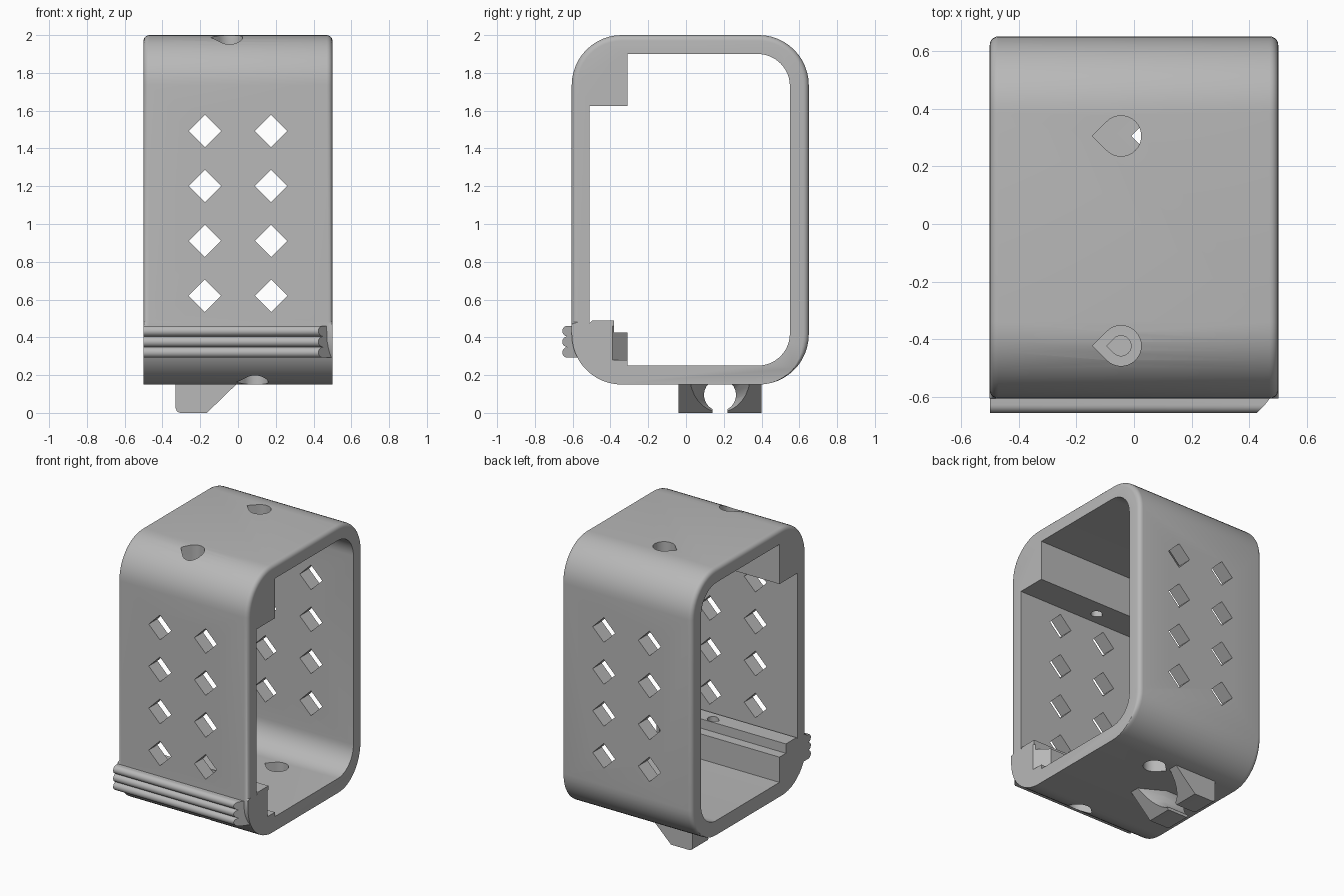
import bpy, bmesh, math

if "Cube" in bpy.data.objects:
    bpy.data.objects.remove(bpy.data.objects["Cube"])

grey = bpy.data.materials.new("grey_plastic")
grey.diffuse_color = (0.48, 0.48, 0.48, 1)
grey.use_nodes = True
grey.node_tree.nodes["Principled BSDF"].inputs["Base Color"].default_value = grey.diffuse_color


def loft(name, rings):
    """Solid through a list of equal-length rings of 3D points."""
    bm = bmesh.new()
    vs = [[bm.verts.new(p) for p in r] for r in rings]
    n = len(vs[0])
    for a, b in zip(vs, vs[1:]):
        for i in range(n):
            j = (i + 1) % n
            bm.faces.new((a[i], a[j], b[j], b[i]))
    bm.faces.new(vs[0][::-1])
    bm.faces.new(vs[-1])
    bmesh.ops.recalc_face_normals(bm, faces=bm.faces)
    me = bpy.data.meshes.new(name)
    bm.to_mesh(me)
    bm.free()
    me.materials.append(grey)
    ob = bpy.data.objects.new(name, me)
    bpy.context.collection.objects.link(ob)
    return ob


def prism(name, pts, axis, a, b):
    """Extrude a 2D outline along an axis: x -> (y,z), y -> (x,z), z -> (x,y)."""
    put = {"x": lambda p, t: (t, p[0], p[1]),
           "y": lambda p, t: (p[0], t, p[1]),
           "z": lambda p, t: (p[0], p[1], t)}[axis]
    return loft(name, [[put(p, t) for p in pts] for t in (a, b)])


def arc(cx, cy, r, a0, a1, n=12):
    return [(cx + r * math.cos(math.radians(a0 + (a1 - a0) * i / n)),
             cy + r * math.sin(math.radians(a0 + (a1 - a0) * i / n)))
            for i in range(n + 1)]


def cut(ob, cutter, keep=False):
    bpy.context.view_layer.objects.active = ob
    m = ob.modifiers.new("cut", "BOOLEAN")
    m.operation = "DIFFERENCE"
    m.solver = "EXACT"
    m.object = cutter
    bpy.ops.object.modifier_apply(modifier=m.name)
    if not keep:
        bpy.data.objects.remove(cutter)


def teardrop(cx, cy, r):
    return arc(cx, cy, r, -135, 135, 24) + [(cx - r * math.sqrt(2), cy)]


def rounded_side(y, z):
    """How strongly the outer rim is rounded: not on the grip or the bottom."""
    if y < 0:
        return 1.0 if z > 0.475 else 0.0
    return max(0.0, min(1.0, (z - 0.16) / 0.2))


# Outer shell: rounded rectangle with softened rims
R, Y0, Y1, Z0, Z1 = 0.265, -0.605, 0.65, 0.15, 2.0
outline = []   # (y, z, normal y, normal z)
for cy, cz, a in ((Y1 - R, Z0 + R, -90), (Y1 - R, Z1 - R, 0),
                  (Y0 + R, Z1 - R, 90), (Y0 + R, Z0 + R, 180)):
    for (y, z), (ny, nz) in zip(arc(cy, cz, R, a, a + 90), arc(0, 0, 1, a, a + 90)):
        outline.append((y, z, ny, nz))
    if a == 90:
        outline += [(Y0, 0.48, -1, 0), (Y0, 0.47, -1, 0)]
E = 0.03
steps = [(0.5 - E + E * math.sin(t), E * (1 - math.cos(t)))
         for t in (math.pi / 2 * k / 5 for k in range(6))]
sections = [(-x, d) for x, d in reversed(steps)] + steps
shell = loft("holder_shell", [
    [(x, y - ny * d * rounded_side(y, z), z - nz * d * rounded_side(y, z))
     for y, z, ny, nz in outline] for x, d in sections])

# Opening along x, leaving an upper block and a lower stepped rail
opening = ([(-0.31, 0.25)] + arc(0.38, 0.42, 0.17, -90, 0)
           + arc(0.38, 1.73, 0.17, 0, 90)
           + [(-0.31, 1.90), (-0.31, 1.625), (-0.51, 1.625), (-0.51, 0.475),
              (-0.495, 0.49), (-0.38, 0.49), (-0.38, 0.425), (-0.31, 0.425)])
cut(shell, prism("opening_cutter", opening, "x", -0.6, 0.6))

# Diamond vents through front and back walls
for x in (-0.175, 0.175):
    for k in range(4):
        z = 0.62 + 0.291 * k
        h = 0.086
        cut(shell, prism("vent_cutter", [(x - h, z), (x, z - h), (x + h, z), (x, z + h)],
                         "y", -0.8, 0.8))

# Teardrop holes: wide bores and narrow through holes in the blocks
for x, y, r, a, b in ((-0.045, 0.305, 0.07, 1.8, 2.1), (-0.045, -0.422, 0.07, 1.75, 2.1),
                      (-0.045, -0.422, 0.035, 1.55, 1.8), (0.09, 0.305, 0.07, 0.1, 0.35),
                      (0.09, -0.422, 0.07, 0.1, 0.36), (0.09, -0.422, 0.035, 0.3, 0.55)):
    cut(shell, prism("hole_cutter", teardrop(x, y, r), "z", a, b))

# Slanted end of the lower rail
cut(shell, prism("rail_cutter", [(0.41, -0.30), (0.53, -0.30), (0.53, -0.42)],
                 "z", 0.28, 0.46))

# Ribbed finger grip with a slanted right end
ribs = [(-0.57, 0.292)]
for k in range(3):
    ribs += arc(-0.627, 0.32 + 0.0565 * k, 0.028, 270, 90, 12)
ribs += [(-0.57, 0.461)]
grip = loft("finger_grip", [[(-0.499, y, z) for y, z in ribs],
                            [(min(0.498, 0.43 + y + 0.65), y, z) for y, z in ribs]])

# Cable clip below: sloped block with a keyhole channel flaring to the right
side = [(-0.33, 0.17), (-0.33, 0.025), (-0.323, 0.007), (-0.305, 0.0),
        (-0.165, 0.0), (-0.005, 0.155), (-0.005, 0.17)]
clip = prism("cable_clip", side, "y", -0.04, 0.40)
cut(clip, prism("channel_cutter", arc(0.18, 0.095, 0.085, 0, 345, 23), "x", -0.5, 0.2))
cut(clip, prism("slot_cutter", [(0.14, -0.1), (0.22, -0.1), (0.22, 0.1), (0.14, 0.1)],
                "x", -0.5, 0.2))
cut(clip, loft("flare_cutter", [[(x, y, z) for y, z in arc(0.18, 0.095, r, 0, 345, 23)]
                                for x, r in ((-0.20, 0.07), (0.02, 0.18))]))
cut(clip, prism("clip_hole_cutter", teardrop(0.09, 0.305, 0.07), "z", -0.1, 0.35))

# Smooth curved surfaces, keep edges crisp
for ob in (shell, grip, clip):
    bpy.ops.object.select_all(action="DESELECT")
    ob.select_set(True)
    bpy.context.view_layer.objects.active = ob
    bpy.ops.object.shade_smooth_by_angle(angle=math.radians(30))
